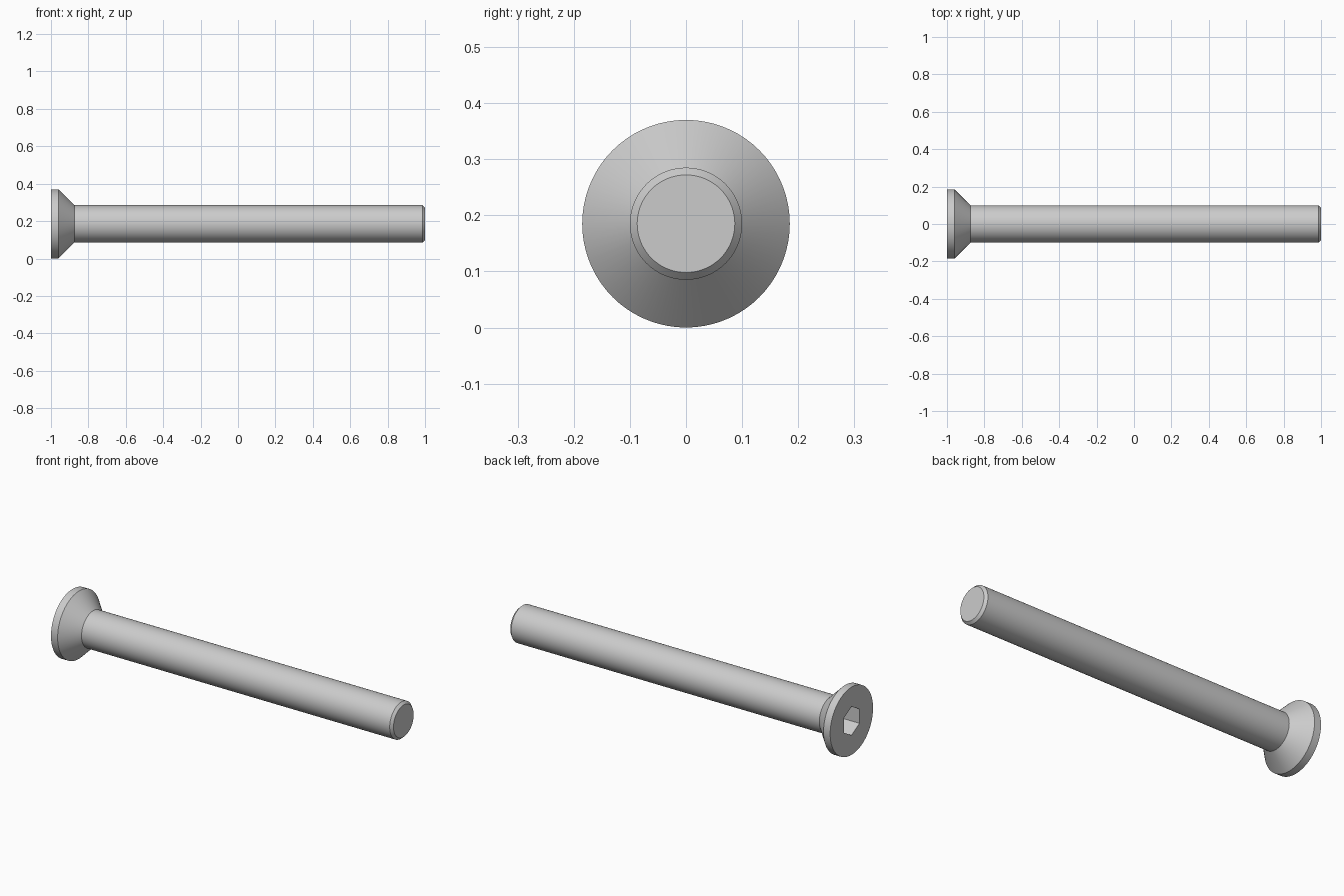
import bpy, bmesh, math

if "Cube" in bpy.data.objects:
    bpy.data.objects.remove(bpy.data.objects["Cube"])

SEG = 72           # divisible by 6 so the hex socket corners land on vertices
AXIS_Z = 0.185
HEX_R, HEX_DEPTH = 0.078, 0.10


def round_r(r):
    return lambda a: r


def hex_r(r):
    # hexagon outline with corners pointing up and down
    return lambda a: r * math.cos(math.pi / 6) / math.cos(a % (math.pi / 3) - math.pi / 6)


def ring(bm, x, radius):
    verts = []
    for i in range(SEG):
        a = 2 * math.pi * i / SEG
        r = radius(a)
        verts.append(bm.verts.new((x, r * math.sin(a), AXIS_Z + r * math.cos(a))))
    return verts


# Profile from socket floor, over the head, along the shank to the chamfered tip
profile = [
    (-1 + HEX_DEPTH, hex_r(HEX_R)),
    (-1.0, hex_r(HEX_R)),
    (-1.0, round_r(0.185)),
    (-0.96, round_r(0.185)),
    (-0.875, round_r(0.1)),
    (0.986, round_r(0.1)),
    (1.0, round_r(0.087)),
]

bm = bmesh.new()
rings = [ring(bm, x, r) for x, r in profile]
for a, b in zip(rings, rings[1:]):
    for i in range(SEG):
        j = (i + 1) % SEG
        bm.faces.new((a[i], a[j], b[j], b[i]))
# Socket floor and tip cap
bm.faces.new(rings[0])
bm.faces.new(rings[-1])
bmesh.ops.recalc_face_normals(bm, faces=bm.faces)

mesh = bpy.data.meshes.new("countersunk_bolt")
bm.to_mesh(mesh)
bm.free()
bolt = bpy.data.objects.new("countersunk_bolt", mesh)
bpy.context.collection.objects.link(bolt)
bpy.context.view_layer.objects.active = bolt
bolt.select_set(True)
bpy.ops.object.shade_smooth_by_angle(angle=math.radians(30))
